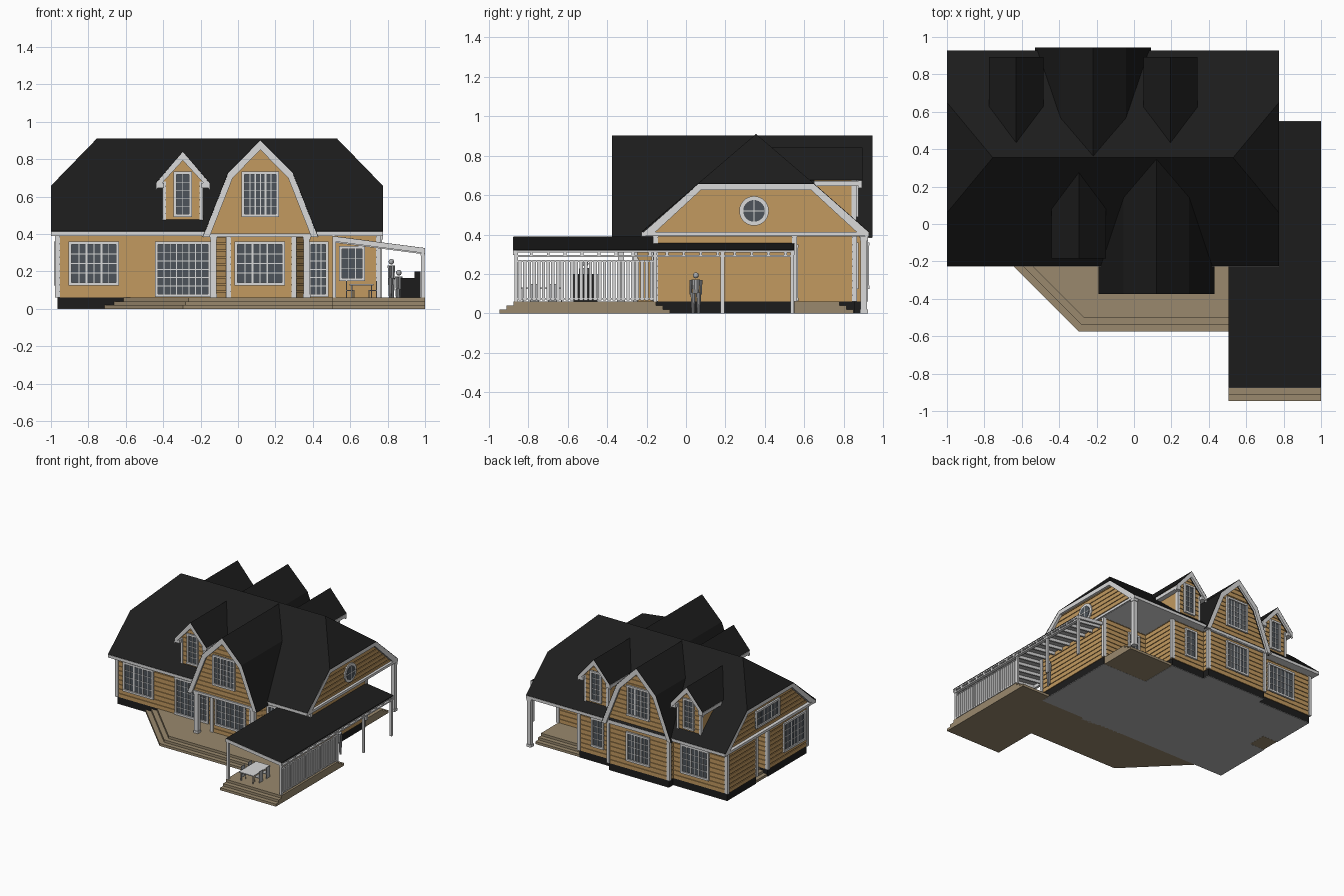
import bpy, bmesh, math
from mathutils import Matrix, Vector

if "Cube" in bpy.data.objects:
    bpy.data.objects.remove(bpy.data.objects["Cube"])

COLORS = {
    "roof_black": (0.012, 0.012, 0.012), "trim_white": (0.70, 0.70, 0.70),
    "siding_tan": (0.54, 0.32, 0.115), "deck_brown": (0.32, 0.25, 0.155),
    "glass_grey": (0.075, 0.088, 0.103), "floor_grey": (0.45, 0.45, 0.45),
    "figure_grey": (0.42, 0.43, 0.44),
}
MATS = {}
for n, c in COLORS.items():
    MATS[n] = bpy.data.materials.new(n)
    MATS[n].diffuse_color = (*c, 1)

PARTS = {}
I = Matrix.Identity(4)
BACK = Matrix.Translation((0, 0.71, 0)) @ Matrix.Diagonal((1, -1, 1, 1))  # mirror across the ridge


def part(name, mat):
    return PARTS.setdefault(name, (bmesh.new(), mat))[0]


def prism(bm, poly, axis, a, b, m=I):
    """Extrude a 2D polygon along an axis from a to b."""
    place = {"z": lambda u, v, w: (u, v, w), "y": lambda u, v, w: (u, w, v), "x": lambda u, v, w: (w, u, v)}[axis]
    r = [[bm.verts.new(m @ Vector(place(u, v, w))) for u, v in poly] for w in (a, b)]
    bm.faces.new(r[0])
    bm.faces.new(r[1][::-1])
    for i in range(len(poly)):
        j = (i + 1) % len(poly)
        bm.faces.new((r[0][i], r[0][j], r[1][j], r[1][i]))


def box(bm, x0, x1, y0, y1, z0, z1, m=I):
    prism(bm, [(x0, y0), (x1, y0), (x1, y1), (x0, y1)], "z", z0, z1, m)


def band(bm, outer, inner, axis, a, b, m=I):
    """Trim board running between two matching polylines."""
    for i in range(len(outer) - 1):
        prism(bm, [outer[i], outer[i + 1], inner[i + 1], inner[i]], axis, a, b, m)


def mirrored(half, c=0, shrink=0.0):
    """Half profile (bottom to top) mirrored to a full polyline around c."""
    half = [(max(0, u - shrink), z - shrink) for u, z in half]
    left = [(c - u, z) for u, z in half]
    right = [(c + u, z) for u, z in reversed(half)]
    return left + (right[1:] if half[-1][0] == 0 else right)


def outset(poly, d):
    """Grow a counter-clockwise polygon outwards by d with mitred corners."""
    out = []
    for i, p in enumerate(poly):
        p = Vector(p)
        e0, e1 = (p - Vector(poly[i - 1])).normalized(), (Vector(poly[(i + 1) % len(poly)]) - p).normalized()
        n0, n1 = Vector((e0.y, -e0.x)), Vector((e1.y, -e1.x))
        out.append(tuple(p + (n0 + n1) * d / (1 + n0.dot(n1))))
    return out


# Siding boards stand proud of narrow recessed grooves
siding, trim = part("siding_boards", "siding_tan"), part("white_trim", "trim_white")
PROUD = 0.006


def layers(z0, z1, step=0.0365, gap=0.007):
    z = z0
    while z < z1 - 0.001:
        yield PROUD, z, min(z + step - gap, z1)
        if z + step - gap < z1:
            yield 0, z + step - gap, min(z + step, z1)
        z += step


def gable(profile, c, axis, a, b, m=I):
    def hw(z):
        for (u0, z0), (u1, z1) in zip(profile, profile[1:]):
            if z <= z1 + 1e-6:
                return max(0.002, u0 + (u1 - u0) * (z - z0) / (z1 - z0))
        return 0.002
    for d, z0, z1 in layers(profile[0][1], profile[-1][1]):
        prism(siding, [(c - hw(z0), z0), (c + hw(z0), z0), (c + hw(z1), z1), (c - hw(z1), z1)], axis, a - d, b + d, m)


# House walls, dark base and floor plate
foot = [(-0.965, -0.155), (-0.12, -0.155), (-0.05, -0.255), (0.30, -0.255), (0.37, -0.155), (0.75, -0.155),
        (0.75, 0.55), (0.35, 0.55), (0.35, 0.855), (0.05, 0.855), (0.05, 0.91), (-0.485, 0.91),
        (-0.485, 0.855), (-0.965, 0.855), (-0.965, 0.49), (-0.83, 0.49), (-0.83, 0.34), (-0.965, 0.34)]
prism(part("floor_plate", "floor_grey"), foot, "z", 0, 0.003)
prism(part("foundation", "roof_black"), foot, "z", 0.003, 0.06)
for d, z0, z1 in layers(0.06, 0.39):
    prism(siding, outset(foot, d) if d else foot, "z", z0, z1)
for i in (0, 2, 3, 5, 6, 8, 10, 11, 13, 14, 17):      # corner boards
    x, y = foot[i]
    box(trim, x - 0.013, x + 0.013, y - 0.013, y + 0.013, 0.06, 0.39)

# Main half-hipped roof with eaves and gable ends
XL, XR, EAVE = -1.0, 0.775, 0.415
roof = part("main_roof", "roof_black")
hips = []
for m, ye in ((I, -0.225), (BACK, -0.217)):
    pts = [(XL, ye, EAVE), (XR, ye, EAVE), (XR, 0.06, 0.658), (0.53, 0.355, 0.91), (-0.755, 0.355, 0.91), (XL, 0.06, 0.658)]
    vs = [roof.verts.new(m @ Vector(p)) for p in pts]
    roof.faces.new(vs)
    hips.append(vs)
    box(trim, XL + 0.001, XR - 0.001, ye - 0.001, ye + 0.02, 0.39, 0.4135, m)
f, k = hips
roof.faces.new((f[2], k[2], f[3]))
roof.faces.new((f[5], k[5], f[4]))
bmesh.ops.remove_doubles(roof, verts=roof.verts[:], dist=0.0005)
box(part("soffit", "trim_white"), XL + 0.01, XR - 0.01, -0.21, 0.915, 0.39, 0.397)
for a, b, g0, g1 in ((0.752, 0.774, 0.70, 0.748), (-0.999, -0.972, -0.963, -0.91)):
    band(trim, mirrored([(0.574, 0.413), (0.295, 0.658)], 0.355, 0.002), mirrored([(0.51, 0.413), (0.28, 0.625)], 0.355), "x", a, b)
    box(trim, a, b, -0.22, 0.92, 0.392, 0.412)
    gable([(0.55, 0.40), (0.285, 0.635)], 0.355, "x", g0, g1)


# Dormers: roof sheet running back into the main roof, rake boards and a clapboard front
def dormer(cx, outer, inner, wall, y0, ywall, m):
    bm = part("dormer_roofs", "roof_black")
    rows = []
    for x, z in mirrored(outer, cx):
        y1 = min(0.354, max(-0.2, -0.225 + (z - EAVE) / 0.853 + 0.04))
        rows.append([bm.verts.new(m @ Vector((x, y, z))) for y in (y0, y1)])
    for p, q in zip(rows, rows[1:]):
        bm.faces.new((p[0], q[0], q[1], p[1]))
    band(trim, mirrored(outer, cx, 0.0025), mirrored(inner, cx), "y", y0 + 0.0005, y0 + 0.018, m)
    gable(wall, cx, "y", ywall, ywall + 0.2, m)


GAMBREL = ([(0.31, 0.385), (0.175, 0.728), (0, 0.903)], [(0.272, 0.385), (0.148, 0.70), (0, 0.85)],
           [(0.28, 0.39), (0.158, 0.705), (0, 0.865)])
SMALL = ([(0.145, 0.676), (0, 0.842)], [(0.145, 0.635), (0, 0.793)], [(0.105, 0.44), (0.105, 0.70), (0, 0.81)])
for cx, y0, m in ((0.12, -0.375, I), (-0.218, -0.235, BACK)):
    dormer(cx, *GAMBREL, y0, y0 + 0.037, m)
    box(trim, cx - 0.29, cx + 0.29, y0 + 0.02, -0.17, 0.383, 0.402, m)
for cx, m in ((-0.295, I), (-0.63, BACK), (0.195, BACK)):
    dormer(cx, *SMALL, -0.184, -0.145, m)
    for s in (-1, 1):
        box(trim, *sorted((cx + s * 0.1, cx + s * 0.144)), -0.18, 0.06, 0.645, 0.672, m)
        box(trim, *sorted((cx + s * 0.09, cx + s * 0.109)), -0.154, -0.13, 0.47, 0.68, m)


# Windows and glazed doors, built facing the front and turned by an angle
def window(x, y, w, z0, z1, nx, ny, ang=0):
    m = Matrix.Translation((x, y, 0)) @ Matrix.Rotation(math.radians(ang), 4, "Z")
    fr = part("window_frames", "trim_white")
    h, t = w / 2, 0.016
    box(part("window_glass", "glass_grey"), -h, h, -0.010, 0.01, z0, z1, m)
    for s in (-1, 1):
        box(fr, *sorted((s * h, s * (h - t))), -0.019, 0.005, z0, z1, m)
    box(fr, -h, h, -0.020, 0.005, z0, z0 + t, m)
    box(fr, -h, h, -0.020, 0.005, z1 - t, z1, m)
    for i in range(1, nx):
        u = -h + t + (w - 2 * t) * i / nx
        d = 0.005 if nx == 6 and i % 2 == 0 else 0.0022
        box(fr, u - d, u + d, -0.014, 0, z0, z1, m)
    for i in range(1, ny):
        z = z0 + t + (z1 - z0 - 2 * t) * i / ny
        box(fr, -h, h, -0.0135, 0, z - 0.0022, z + 0.0022, m)


for args in ((-0.77, -0.155, 0.27, 0.125, 0.36, 6, 4), (-0.295, -0.155, 0.30, 0.062, 0.36, 8, 6),
             (0.117, -0.255, 0.27, 0.125, 0.36, 6, 4), (0.43, -0.155, 0.11, 0.062, 0.36, 3, 6),
             (0.61, -0.155, 0.14, 0.15, 0.335, 3, 3), (0.12, -0.338, 0.20, 0.49, 0.735, 6, 5),
             (-0.295, -0.145, 0.10, 0.49, 0.735, 2, 5),
             (0.18, 0.855, 0.11, 0.125, 0.36, 2, 4, 180), (-0.218, 0.91, 0.21, 0.125, 0.36, 6, 4, 180),
             (-0.685, 0.855, 0.25, 0.125, 0.36, 6, 4, 180), (-0.218, 0.908, 0.20, 0.49, 0.735, 6, 5, 180),
             (-0.63, 0.855, 0.10, 0.49, 0.735, 2, 5, 180), (0.195, 0.855, 0.10, 0.49, 0.735, 2, 5, 180),
             (0.47, 0.55, 0.11, 0.062, 0.35, 3, 5, 180), (-0.965, 0.015, 0.28, 0.125, 0.36, 6, 4, -90),
             (-0.83, 0.415, 0.11, 0.06, 0.34, 2, 4, -90), (-0.965, 0.355, 0.30, 0.45, 0.59, 6, 2, -90)):
    window(*args)

# Round gable window
for name, mat, r, d in (("round_window_ring", "trim_white", 0.075, 0.024), ("round_window_glass", "glass_grey", 0.055, 0.03)):
    m = Matrix.Translation((0.75, 0.345, 0.52)) @ Matrix.Rotation(math.pi / 2, 4, "Y")
    bmesh.ops.create_cone(part(name, mat), cap_ends=True, segments=28, radius1=r, radius2=r, depth=d, matrix=m)
box(trim, 0.75, 0.767, 0.342, 0.348, 0.465, 0.575)
box(trim, 0.75, 0.767, 0.29, 0.40, 0.517, 0.523)

# Stepped deck, side deck and porch steps
deck = part("deck", "deck_brown")
for i, d in enumerate((0, 0.036, 0.072)):
    z0, z1 = i * 0.02, i * 0.02 + 0.02
    prism(deck, [(-0.715 + 1.414 * d, -0.155), (-0.295 + 0.414 * d, -0.575 + d), (0.505, -0.575 + d), (0.505, -0.155)], "z", z0, z1)
    box(deck, 0.505, 1.0, -0.947 + d, -0.155, z0, z1)
    box(deck, 0.751, 1.0, -0.155, -0.08 - d, z0, z1)
    box(deck, 0.352, 0.745, 0.551, 0.85 - d, z0, z1)
    box(deck, -0.96 + 0.9 * d, -0.831, 0.341, 0.489, z0, z1)

# Porch columns
col = part("porch_columns", "trim_white")
for x, y, z in ((-0.131, -0.33, 0.058), (0.367, -0.33, 0.058), (0.755, 0.902, 0)):
    box(col, x - 0.016, x + 0.016, y - 0.016, y + 0.016, z, 0.39)
    for za in (z, 0.37):
        box(col, x - 0.02, x + 0.02, y - 0.02, y + 0.02, za, za + 0.02)

# Side canopy: sloping roof, pale ceiling, rafters, rails and posts
can, fra = part("canopy_roof", "roof_black"), part("canopy_frame", "trim_white")
ceil = part("canopy_ceiling", "floor_grey")


def slope(x, drop):
    return (x, 0.39 - 0.13 * (x - 0.5) - drop)


def strip(bm, x0, top, bottom, y0, y1):
    prism(bm, [slope(x0, top), slope(1.0, top), slope(1.0, bottom), slope(x0, bottom)], "y", y0, y1)


for x0, y0, y1 in ((0.505, -0.875, -0.155), (0.751, -0.155, 0.548)):
    strip(can, x0, 0, 0.007, y0, y1)
    strip(ceil, x0, 0.007, 0.010, y0, y1)
strip(fra, 0.505, 0.001, 0.028, -0.877, -0.86)
strip(fra, 0.751, 0.001, 0.028, 0.535, 0.55)
for i in range(16):
    y = -0.785 + i * 0.086
    strip(fra, 0.505 if y < -0.16 else 0.751, 0.010, 0.034, y - 0.007, y + 0.007)
box(fra, 0.975, 0.999, -0.87, 0.548, 0.310, 0.319)
box(fra, 0.975, 0.999, -0.87, 0.548, 0.286, 0.297)
box(fra, 0.505, 0.525, -0.87, -0.2, 0.35, 0.378)
for x, y, z, top in ((0.987, -0.86, 0.058, 0.31), (0.987, -0.157, 0.058, 0.31), (0.987, 0.185, 0, 0.31),
                     (0.987, 0.538, 0, 0.31), (0.515, -0.86, 0.058, 0.375)):
    box(fra, x - 0.009, x + 0.009, y - 0.009, y + 0.009, z, top)

# Slatted privacy screen
scr = part("privacy_screen", "trim_white")
for i in range(29):
    y = -0.85 + i * 0.0238
    box(scr, 0.982, 0.990, y, y + 0.017, 0.065, 0.27)
for z in (0.07, 0.26):
    box(scr, 0.979, 0.993, -0.86, -0.157, z, z + 0.008)

# Garden table, chairs and grill
tab = part("table_and_chairs", "figure_grey")
box(part("table_top", "trim_white"), 0.595, 0.725, -0.84, -0.62, 0.125, 0.132)
for x in (0.605, 0.71):
    for y in (-0.83, -0.635):
        box(tab, x, x + 0.006, y, y + 0.006, 0.06, 0.125)
for s in (-1, 1):
    for y in (-0.79, -0.70):
        c = 0.66 + s * 0.06
        box(tab, c - 0.022, c + 0.022, y, y + 0.045, 0.095, 0.10)
        box(tab, c + s * 0.02 - 0.002, c + s * 0.02 + 0.002, y, y + 0.045, 0.06, 0.15)
        box(tab, c - s * 0.02 - 0.002, c - s * 0.02 + 0.002, y, y + 0.005, 0.06, 0.095)
gr = part("grill", "roof_black")
box(gr, 0.87, 0.975, -0.57, -0.45, 0.06, 0.165)
box(gr, 0.945, 0.975, -0.57, -0.45, 0.165, 0.20)


# Standing figures
def figure(x, y, z):
    bm = part("figures", "figure_grey")

    def limb(dx, dy, z0, z1, r0, r1):
        bmesh.ops.create_cone(bm, cap_ends=True, segments=10, radius1=r0, radius2=r1, depth=z1 - z0,
                              matrix=Matrix.Translation((x + dx, y + dy, z + (z0 + z1) / 2)))
    for s in (-1, 1):
        limb(s * 0.006, s * 0.014, 0, 0.105, 0.008, 0.013)
        limb(s * 0.006, s * 0.026, 0.095, 0.17, 0.005, 0.007)
    limb(0, 0, 0.10, 0.172, 0.017, 0.021)
    bmesh.ops.create_uvsphere(bm, u_segments=12, v_segments=8, radius=0.015, matrix=Matrix.Translation((x, y, z + 0.193)))


figure(0.82, -0.51, 0.059)
figure(0.86, 0.05, 0)

# Turn the collected parts into objects; roof sheets get their thickness here
for name, (bm, mat) in PARTS.items():
    sheet = name in ("main_roof", "dormer_roofs")
    if sheet:
        bm.normal_update()
        bmesh.ops.reverse_faces(bm, faces=[f for f in bm.faces if f.normal.z < 0])
    else:
        bmesh.ops.recalc_face_normals(bm, faces=bm.faces[:])
    me = bpy.data.meshes.new(name)
    bm.to_mesh(me)
    bm.free()
    me.materials.append(MATS[mat])
    ob = bpy.data.objects.new(name, me)
    bpy.context.collection.objects.link(ob)
    if sheet:
        mod = ob.modifiers.new("thickness", "SOLIDIFY")
        mod.thickness, mod.offset = 0.003, -1

for m in bpy.data.materials:
    if m.users and not m.is_grease_pencil:
        m.use_nodes = True
        m.node_tree.nodes["Principled BSDF"].inputs["Base Color"].default_value = m.diffuse_color
